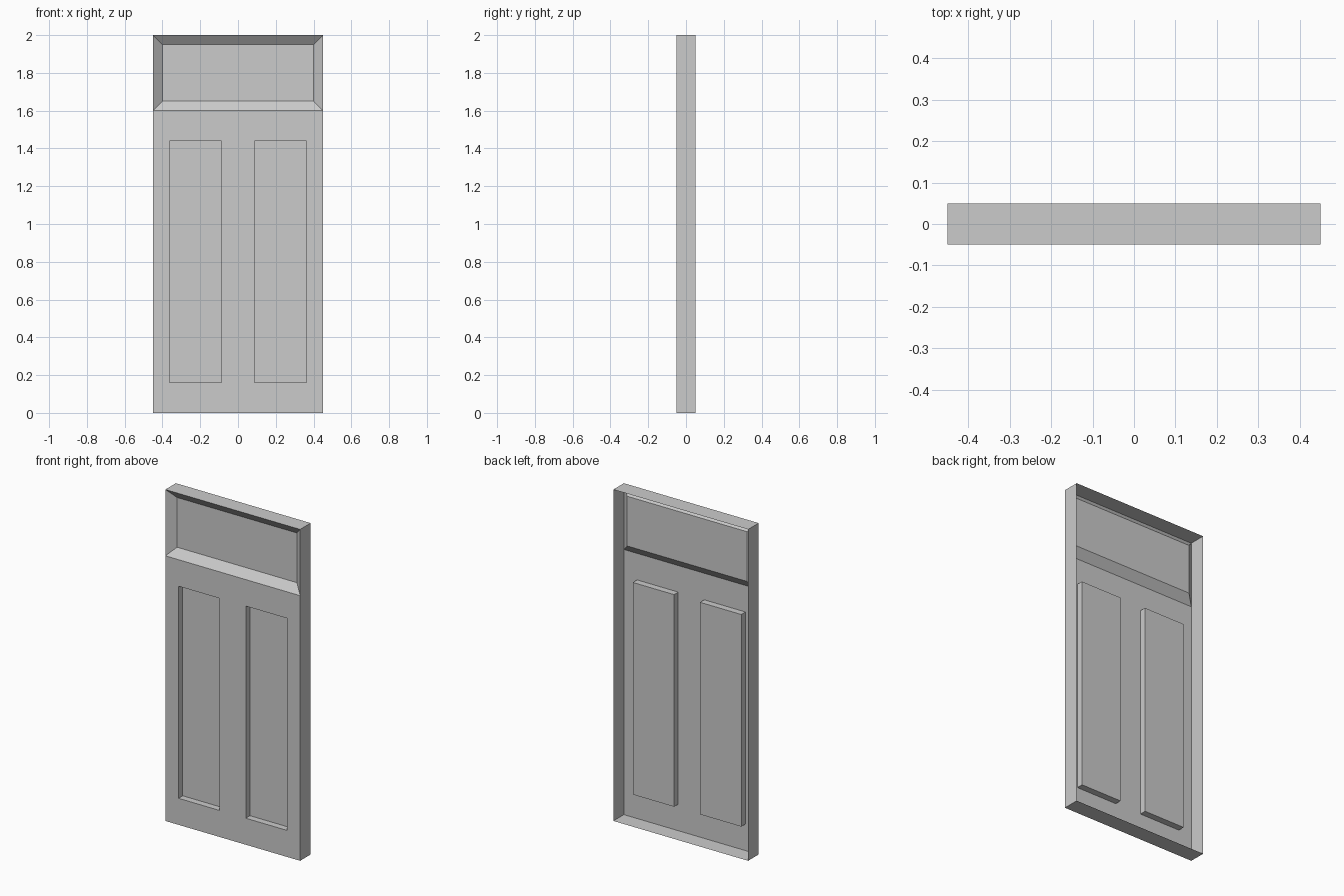
import bpy, bmesh
from mathutils import Vector

if "Cube" in bpy.data.objects:
    bpy.data.objects.remove(bpy.data.objects["Cube"])

FRONT, THICK, DEPTH, BEVEL = -0.05, 0.10, 0.04, 0.05
XS = [-0.45, -0.362, -0.087, 0.087, 0.362, 0.45]
ZS = [0, 0.16, 1.44, 1.6, 2.0]

bm = bmesh.new()

# front skin laid out as a grid of cells
verts = [[bm.verts.new((x, FRONT, z)) for x in XS] for z in ZS]
cells = {}
for r in range(len(ZS) - 1):
    for c in range(len(XS) - 1):
        cells[r, c] = bm.faces.new((verts[r][c], verts[r][c + 1],
                                    verts[r + 1][c + 1], verts[r + 1][c]))
panels = [cells[1, 1], cells[1, 3]]
top_row = [cells[3, c] for c in range(len(XS) - 1)]

# merge the top row into one wide panel
top_panel = bmesh.ops.dissolve_faces(bm, faces=top_row)["region"]
bm.normal_update()

# rim walls, open at the back
rim = [e for e in bm.edges if e.is_boundary]
new = bmesh.ops.extrude_edge_only(bm, edges=rim)["geom"]
bmesh.ops.translate(bm, vec=(0, THICK, 0),
                    verts=[g for g in new if isinstance(g, bmesh.types.BMVert)])

# two straight-sided recessed lower panels
pressed = bmesh.ops.extrude_discrete_faces(bm, faces=panels)["faces"]
for f in pressed:
    bmesh.ops.translate(bm, vec=(0, DEPTH, 0), verts=f.verts[:])

# top recess with sloped edges
bm.normal_update()
bmesh.ops.inset_individual(bm, faces=top_panel, thickness=BEVEL, use_even_offset=True)
for f in top_panel:
    bmesh.ops.translate(bm, vec=(0, DEPTH, 0), verts=f.verts[:])

# make every face point outward from the shell's front side
bmesh.ops.recalc_face_normals(bm, faces=bm.faces[:])
bm.normal_update()
if max(bm.faces, key=lambda f: f.calc_center_median().z).normal.dot(Vector((0, 0, 1))) < 0:
    bmesh.ops.reverse_faces(bm, faces=bm.faces[:])

mesh = bpy.data.meshes.new("door_panel")
bm.to_mesh(mesh)
bm.free()
door = bpy.data.objects.new("door_panel", mesh)
bpy.context.collection.objects.link(door)
